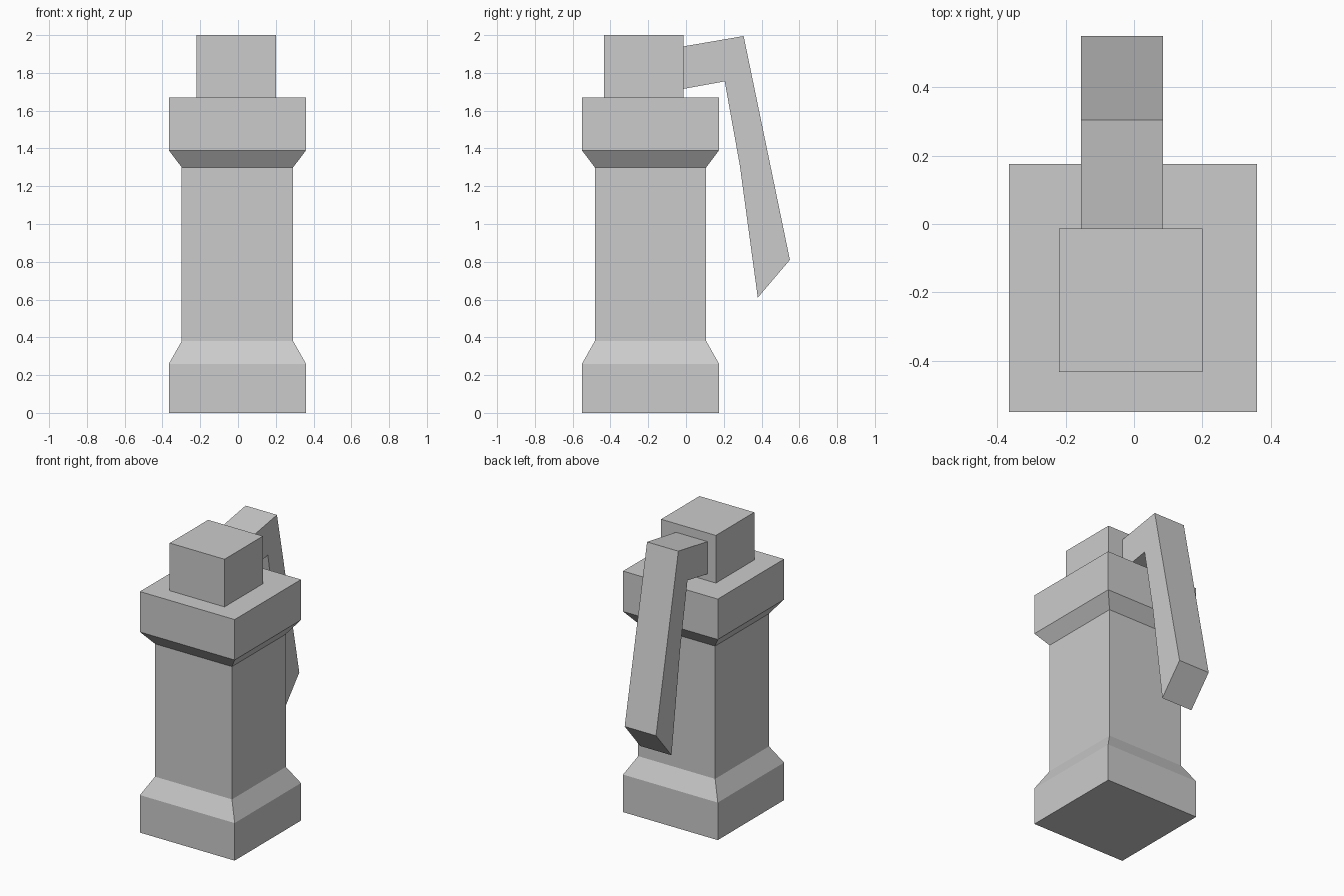
import bpy
import bmesh

cube = bpy.data.objects.get("Cube")
if cube:
    bpy.data.objects.remove(cube, do_unlink=True)

GREY = (0.6, 0.6, 0.6, 1.0)
grey = bpy.data.materials.new("plain grey")
grey.use_nodes = True
grey.diffuse_color = GREY
grey.node_tree.nodes["Principled BSDF"].inputs["Base Color"].default_value = GREY


def loft(name, rings):
    """Join rings of points into a closed solid with flat end caps."""
    bm = bmesh.new()
    loops = [[bm.verts.new(p) for p in ring] for ring in rings]
    for low, high in zip(loops, loops[1:]):
        for i in range(len(low)):
            j = (i + 1) % len(low)
            bm.faces.new((low[i], low[j], high[j], high[i]))
    bm.faces.new(loops[0])
    bm.faces.new(loops[-1])
    bmesh.ops.recalc_face_normals(bm, faces=bm.faces)
    mesh = bpy.data.meshes.new(name)
    bm.to_mesh(mesh)
    bm.free()
    mesh.materials.append(grey)
    obj = bpy.data.objects.new(name, mesh)
    bpy.context.collection.objects.link(obj)
    return obj


def square(cx, cy, half, z):
    return [(cx + sx * half, cy + sy * half, z)
            for sx, sy in ((-1, -1), (1, -1), (1, 1), (-1, 1))]


# Square column: plinth, shaft and flared head as (half width, height)
column = [(0.363, 0), (0.363, 0.26), (0.295, 0.38),
          (0.295, 1.30), (0.363, 1.39), (0.363, 1.67)]
loft("column", [square(-0.003, -0.188, h, z) for h, z in column])

# Block on top of the head
loft("top_block", [square(-0.01, -0.223, 0.21, z) for z in (1.67, 2.0)])

# Bent lever hanging behind, a side profile extruded across x
lever = [(-0.015, 1.94), (0.305, 1.995), (0.55, 0.81), (0.38, 0.61),
         (0.285, 1.31), (0.205, 1.755), (-0.015, 1.715)]
loft("lever", [[(x, y, z) for y, z in lever] for x in (-0.155, 0.085)])
